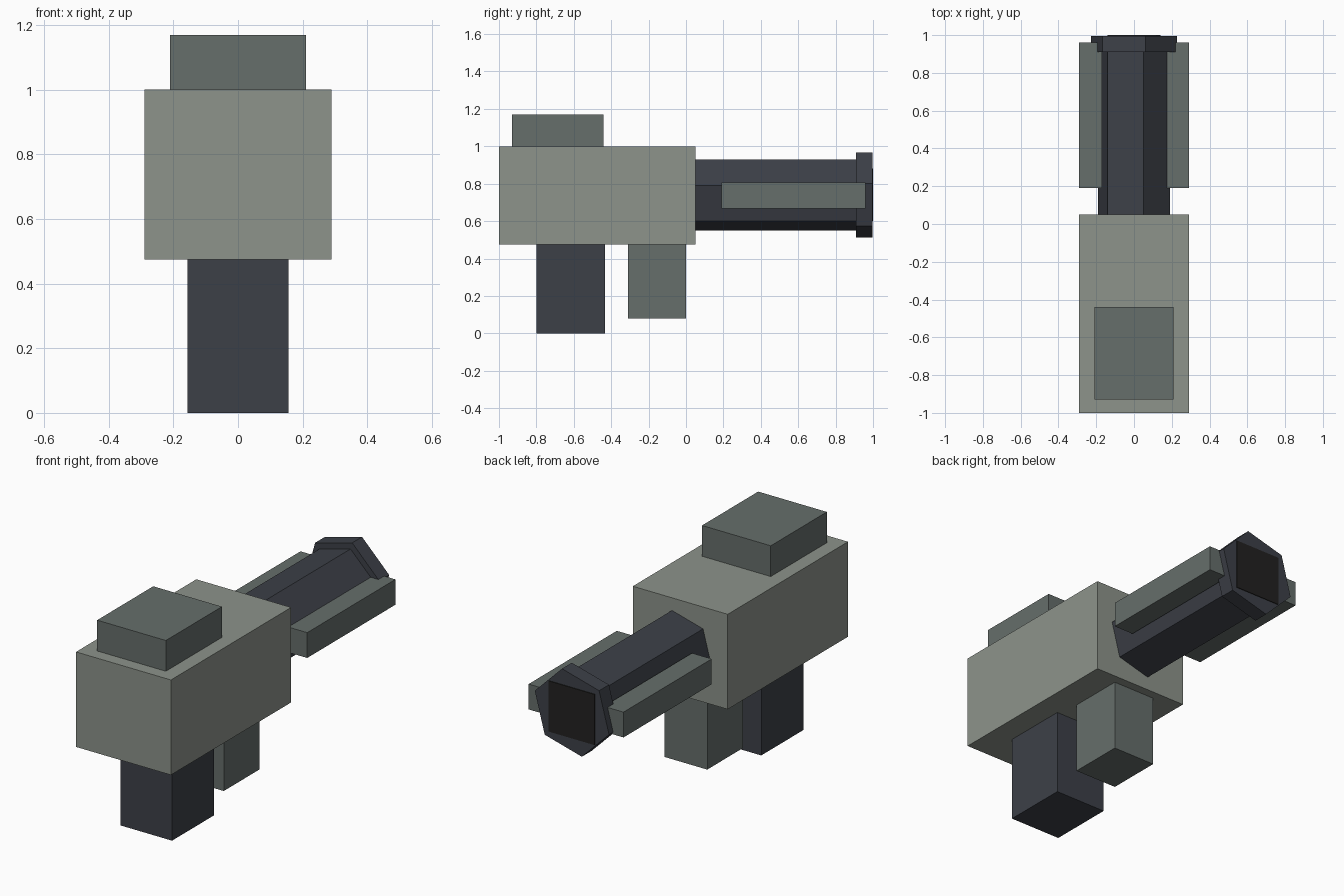
import bpy, bmesh, math
from mathutils import Matrix

cube = bpy.data.objects.get("Cube")
if cube:
    bpy.data.objects.remove(cube, do_unlink=True)


def material(name, rgb):
    m = bpy.data.materials.new(name)
    m.use_nodes = True
    m.diffuse_color = (*rgb, 1)
    m.node_tree.nodes["Principled BSDF"].inputs["Base Color"].default_value = (*rgb, 1)
    return m


light = material("light grey green", (0.266, 0.292, 0.257))
mid = material("mid grey green", (0.133, 0.156, 0.147))
dark = material("dark blue grey", (0.046, 0.051, 0.064))
black = material("bore black", (0.016, 0.015, 0.0145))


def finish(name, bm, mat):
    mesh = bpy.data.meshes.new(name)
    bm.to_mesh(mesh)
    bm.free()
    mesh.materials.append(mat)
    bpy.context.collection.objects.link(bpy.data.objects.new(name, mesh))


def box(name, x, y, z, mat):
    """Box from (low, high) ranges along each axis."""
    spans = (x, y, z)
    centre = Matrix.Translation([(a + b) / 2 for a, b in spans])
    size = Matrix.Diagonal([b - a for a, b in spans] + [1])
    bm = bmesh.new()
    bmesh.ops.create_cube(bm, size=1, matrix=centre @ size)
    finish(name, bm, mat)


def hex_tube(name, radius, y, mat):
    """Six-sided prism along y, rolled a little about its axis."""
    place = Matrix.Translation((0, sum(y) / 2, AXIS_Z))
    roll = Matrix.Rotation(math.radians(-15), 4, 'Y')
    lie = Matrix.Rotation(math.radians(90), 4, 'X')
    # start with a vertex on +x before rolling
    start = Matrix.Rotation(math.radians(30), 4, 'Z')
    bm = bmesh.new()
    bmesh.ops.create_cone(bm, cap_ends=True, segments=6, radius1=radius,
                          radius2=radius, depth=y[1] - y[0])
    v = max(bm.verts, key=lambda p: p.co.x)
    if abs(v.co.y) > 0.01:
        bm.transform(start)
    bm.transform(place @ roll @ lie)
    finish(name, bm, mat)


AXIS_Z = 0.74

# Body and top block
box("body", (-0.29, 0.29), (-1, 0.05), (0.475, 1), light)
box("top_block", (-0.21, 0.21), (-0.93, -0.44), (1, 1.17), mid)

# Grips
box("rear_grip", (-0.157, 0.157), (-0.8, -0.433), (0, 0.475), dark)
box("fore_grip", (-0.13, 0.13), (-0.31, 0), (0.08, 0.475), mid)

# Barrel, end collar and bore plate
hex_tube("barrel", 0.197, (0.03, 0.92), dark)
hex_tube("end_collar", 0.235, (0.91, 0.996), dark)
box("bore_plate", (-0.14, 0.14), (0.992, 1), (AXIS_Z - 0.14, AXIS_Z + 0.14), black)

# Side rails
for side, name in ((1, "left_rail"), (-1, "right_rail")):
    box(name, sorted((0.17 * side, 0.29 * side)), (0.19, 0.96), (0.667, 0.807), mid)
